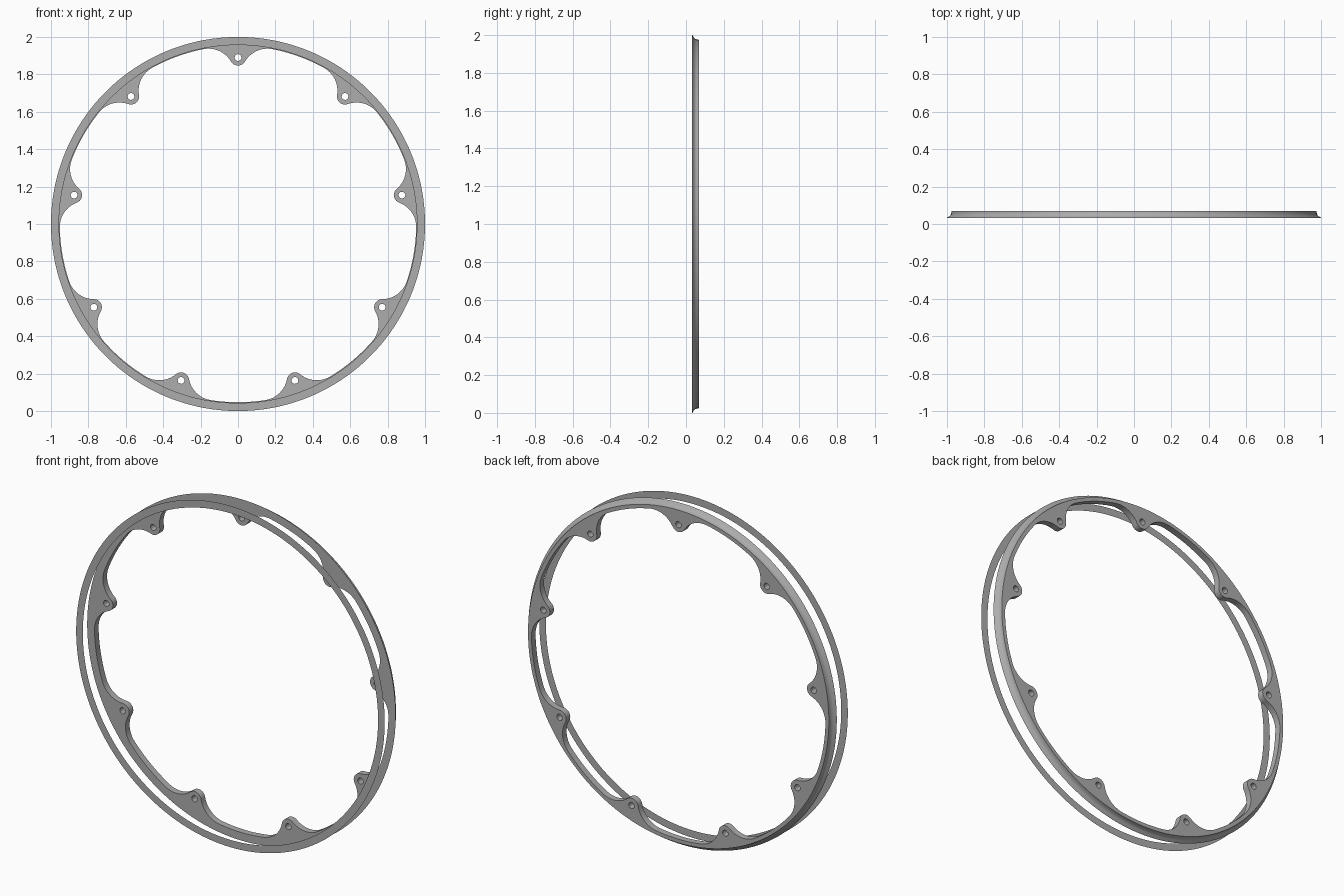
import bpy, bmesh, math
from mathutils import Vector

cube = bpy.data.objects.get("Cube")
if cube:
    bpy.data.objects.remove(cube, do_unlink=True)

TABS, SEG = 9, 180
FRONT, BACK = 0.032, 0.07
INNER, TIP_R, TIP_DIST, HOLE_R = 0.953, 0.043, 0.89, 0.018
FILLET = 0.14

grey = bpy.data.materials.new("satin grey")
grey.use_nodes = True
colour = (0.42, 0.42, 0.42, 1)
grey.diffuse_color = colour
grey.node_tree.nodes["Principled BSDF"].inputs["Base Color"].default_value = colour


def arc(centre, radius, start, end, steps):
    return [centre + radius * Vector((math.cos(a), math.sin(a)))
            for a in (start + (end - start) * i / steps for i in range(steps + 1))]


def circle(centre, radius, steps):
    return arc(centre, radius, 0, math.tau, steps)[:-1]


def turn(points, angle):
    c, s = math.cos(angle), math.sin(angle)
    return [Vector((c * p.x - s * p.y, s * p.x + c * p.y)) for p in points]


def add_loop(bm, points, y):
    verts = [bm.verts.new((p.x, y, p.y + 1)) for p in points]
    for a, b in zip(verts, verts[1:] + verts[:1]):
        bm.edges.new((a, b))
    return verts


def wall(bm, a, b):
    n = len(a)
    for i in range(n):
        j = (i + 1) % n
        bm.faces.new((a[i], a[j], b[j], b[i]))


def finish(bm, name):
    mesh = bpy.data.meshes.new(name)
    bm.to_mesh(mesh)
    bm.free()
    mesh.materials.append(grey)
    ob = bpy.data.objects.new(name, mesh)
    bpy.context.collection.objects.link(ob)
    bpy.ops.object.select_all(action='DESELECT')
    ob.select_set(True)
    bpy.context.view_layer.objects.active = ob
    bpy.ops.object.shade_smooth_by_angle(angle=math.radians(35))
    return ob


def tab_outline():
    """Half of one tab along +x: rim tangent, concave fillet, round tip; then mirrored."""
    reach = INNER - FILLET
    cos_a = (reach**2 + TIP_DIST**2 - (FILLET + TIP_R)**2) / (2 * reach * TIP_DIST)
    a = -math.acos(cos_a)
    centre = Vector((reach * math.cos(a), reach * math.sin(a)))
    tip = Vector((TIP_DIST, 0))
    to_tip = math.atan2(tip.y - centre.y, tip.x - centre.x)
    half = arc(centre, FILLET, a, to_tip, 12)
    half += arc(tip, TIP_R, to_tip - math.pi, -math.pi, 8)[1:]
    mirrored = [Vector((p.x, -p.y)) for p in reversed(half[:-1])]
    return half + mirrored, -a


# Inner outline: tabs joined by plain rim arcs
tab, spread = tab_outline()
step = math.tau / TABS
rim = arc(Vector((0, 0)), INNER, spread, step - spread, 10)[1:-1]
angles = [math.pi / 2 + k * step for k in range(TABS)]
inner = [p for a in angles for p in turn(tab + rim, a)]
holes = [turn(circle(Vector((TIP_DIST, 0)), HOLE_R, 20), a) for a in angles]

# Rear ring with flared outer lip, tabs and bolt holes
bm = bmesh.new()
lip = [(1.0, FRONT), (0.998, 0.035), (0.987, 0.041), (0.98, 0.049),
       (0.977, 0.058), (0.975, BACK)]
rows = [add_loop(bm, circle(Vector((0, 0)), r, SEG), y) for r, y in lip]
front_loops, back_loops = [rows[0]], [rows[-1]]
for points in [inner] + holes:
    front_loops.append(add_loop(bm, points, FRONT))
    back_loops.append(add_loop(bm, points, BACK))
for loops, normal in ((front_loops, (0, -1, 0)), (back_loops, (0, 1, 0))):
    edges = [bm.edges.get((v, w)) for lp in loops for v, w in zip(lp, lp[1:] + lp[:1])]
    bmesh.ops.triangle_fill(bm, edges=edges, use_beauty=True, normal=normal)
for a, b in zip(rows, rows[1:]):
    wall(bm, a, b)
for a, b in zip(front_loops[1:], back_loops[1:]):
    wall(bm, a, b)
bmesh.ops.recalc_face_normals(bm, faces=bm.faces)
finish(bm, "tabbed_ring")

# Thin flat ring standing in front
bm = bmesh.new()
wall(bm, *[add_loop(bm, circle(Vector((0, 0)), r, SEG), -BACK) for r in (0.957, 1.0)])
bmesh.ops.recalc_face_normals(bm, faces=bm.faces)
for f in bm.faces:
    f.normal_update()
if bm.faces[:][0].normal.y > 0:
    bmesh.ops.reverse_faces(bm, faces=bm.faces)
finish(bm, "front_trim_ring")
